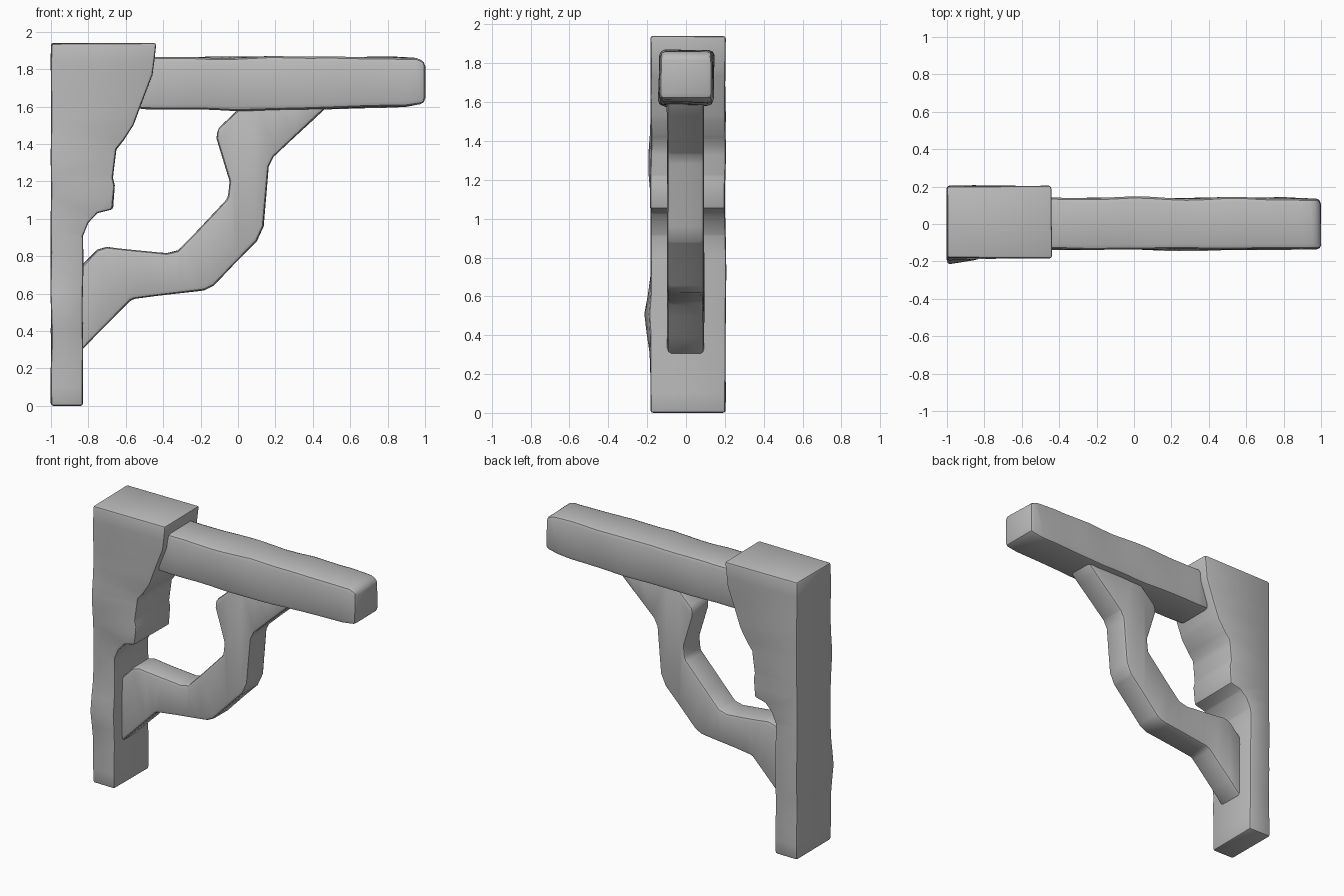
import bpy, bmesh
from mathutils import Vector, noise

cube = bpy.data.objects.get("Cube")
if cube:
    bpy.data.objects.remove(cube, do_unlink=True)

stone = bpy.data.materials.new("grey")
stone.use_nodes = True
GREY = (0.5, 0.5, 0.5, 1)
stone.diffuse_color = GREY
stone.node_tree.nodes["Principled BSDF"].inputs["Base Color"].default_value = GREY


def worn_prism(name, outline, y0, y1, bevel, rough, axis, chips=()):
    """Extrude an x-z outline along y, round its edges and roughen the surface."""
    bm = bmesh.new()
    face = bm.faces.new([bm.verts.new((x, y0, z)) for x, z in outline])
    moved = bmesh.ops.extrude_face_region(bm, geom=[face])["geom"]
    bmesh.ops.translate(bm, vec=(0, y1 - y0, 0),
                        verts=[g for g in moved if isinstance(g, bmesh.types.BMVert)])
    bmesh.ops.recalc_face_normals(bm, faces=bm.faces)
    sharp = [e for e in bm.edges if e.calc_face_angle(0) > 0.6]
    bmesh.ops.bevel(bm, geom=sharp, offset=bevel, segments=2, profile=0.5,
                    affect='EDGES', clamp_overlap=True)

    # slice across the length so the sides can undulate
    low = min(v.co[axis] for v in bm.verts)
    high = max(v.co[axis] for v in bm.verts)
    normal = Vector((0, 0, 0))
    normal[axis] = 1
    count = int((high - low) / 0.1)
    for i in range(1, count):
        bmesh.ops.bisect_plane(bm, geom=bm.verts[:] + bm.edges[:] + bm.faces[:],
                               plane_co=normal * (low + (high - low) * i / count),
                               plane_no=normal)

    # hand-hewn wear, plus local bulges
    for v in bm.verts:
        wear = noise.noise_vector(v.co * 4) * rough
        if v.co.z < 0.01:
            wear.z = 0
        v.co += wear
        for centre, radius, push in chips:
            fall = max(0, 1 - (v.co - Vector(centre)).length / radius)
            v.co += Vector(push) * fall

    bmesh.ops.triangulate(bm, faces=[f for f in bm.faces if len(f.verts) > 4])
    bmesh.ops.recalc_face_normals(bm, faces=bm.faces)
    mesh = bpy.data.meshes.new(name)
    bm.to_mesh(mesh)
    bm.free()
    mesh.materials.append(stone)
    obj = bpy.data.objects.new(name, mesh)
    bpy.context.collection.objects.link(obj)
    bpy.ops.object.select_all(action='DESELECT')
    obj.select_set(True)
    bpy.context.view_layer.objects.active = obj
    bpy.ops.object.shade_smooth_by_angle(angle=0.6)


# Upright post with the stepped corbel at its head
worn_prism("post", [
    (-1, 0), (-0.83, 0), (-0.83, 0.91), (-0.8, 0.98), (-0.75, 1.03),
    (-0.67, 1.05), (-0.66, 1.18), (-0.67, 1.22), (-0.65, 1.37), (-0.61, 1.42),
    (-0.56, 1.5), (-0.51, 1.63), (-0.46, 1.77), (-0.44, 1.94), (-1, 1.94)],
    -0.183, 0.203, 0.014, 0.007, 2,
    chips=[((-0.98, -0.18, 0.5), 0.18, (0, -0.035, 0)),
           ((-0.98, -0.18, 1.3), 0.2, (0, -0.012, 0))])

# Horizontal beam, slightly pinched at its free end
worn_prism("beam", [
    (-0.54, 1.59), (0, 1.58), (0.9, 1.595), (1, 1.61), (1, 1.845),
    (0.95, 1.865), (0, 1.865), (-0.54, 1.86)],
    -0.137, 0.14, 0.028, 0.011, 0)

# Bent diagonal brace
worn_prism("brace", [
    (-0.85, 0.285), (-0.57, 0.57), (-0.18, 0.62), (-0.13, 0.645), (0.1, 0.88),
    (0.135, 0.96), (0.165, 1.28), (0.19, 1.33), (0.52, 1.64), (0.06, 1.64),
    (-0.11, 1.48), (-0.115, 1.43), (-0.045, 1.2), (-0.055, 1.11),
    (-0.32, 0.83), (-0.38, 0.815), (-0.7, 0.85), (-0.75, 0.835), (-0.85, 0.735)],
    -0.097, 0.093, 0.02, 0.004, 0)
